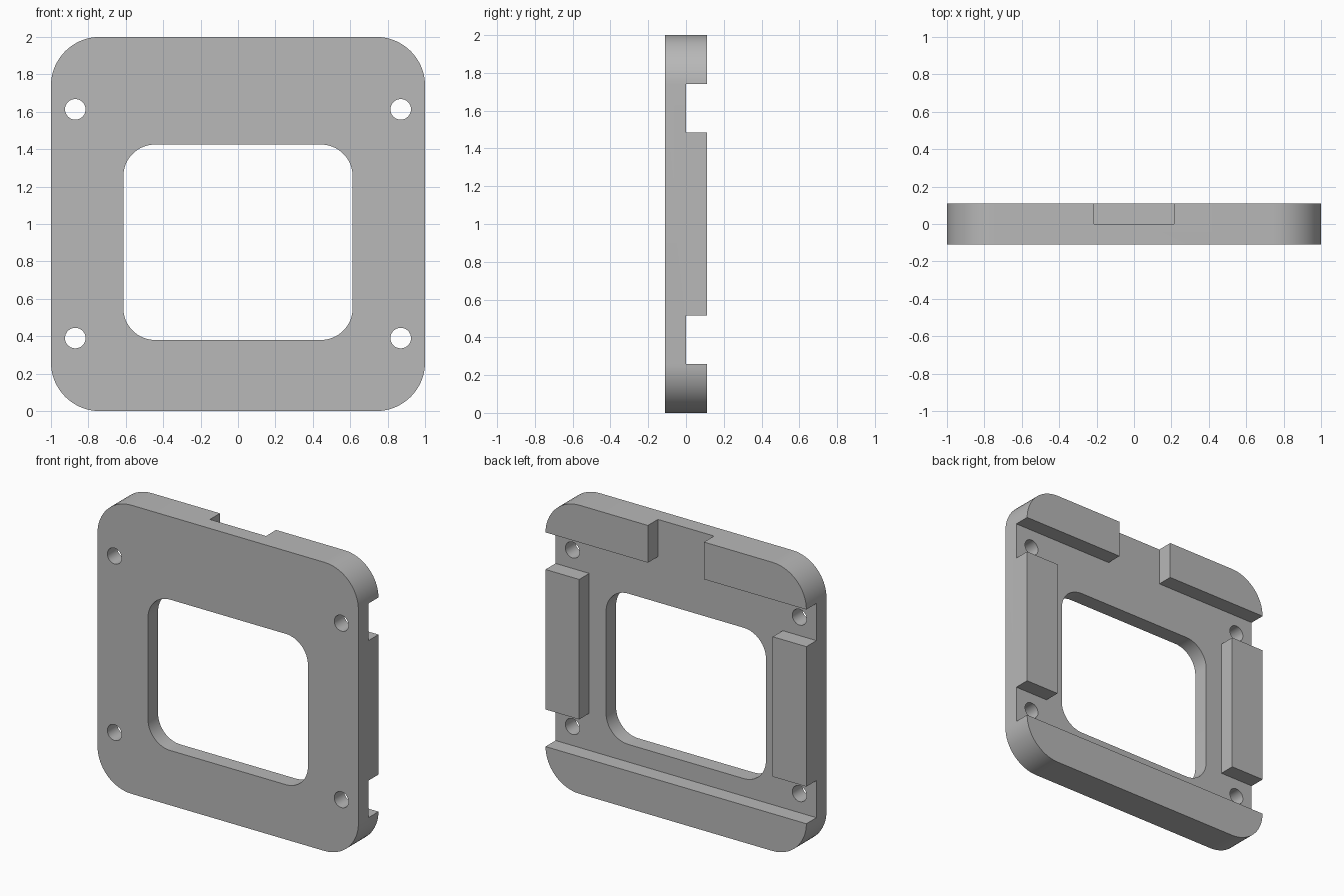
import bpy
import bmesh
import math

cube = bpy.data.objects.get("Cube")
if cube:
    bpy.data.objects.remove(cube, do_unlink=True)

grey = bpy.data.materials.new("plain grey")
grey.use_nodes = True
COLOUR = (0.48, 0.48, 0.48, 1)
grey.diffuse_color = COLOUR
grey.node_tree.nodes["Principled BSDF"].inputs["Base Color"].default_value = COLOUR


def extrude(name, outline, y0, y1):
    """Solid from an x-z outline, extruded from y0 to y1."""
    bm = bmesh.new()
    face = bm.faces.new([bm.verts.new((x, y0, z)) for x, z in outline])
    grown = bmesh.ops.extrude_face_region(bm, geom=[face])["geom"]
    moved = [v for v in grown if isinstance(v, bmesh.types.BMVert)]
    bmesh.ops.translate(bm, verts=moved, vec=(0, y1 - y0, 0))
    bmesh.ops.recalc_face_normals(bm, faces=bm.faces)
    mesh = bpy.data.meshes.new(name)
    bm.to_mesh(mesh)
    bm.free()
    mesh.materials.append(grey)
    obj = bpy.data.objects.new(name, mesh)
    bpy.context.collection.objects.link(obj)
    return obj


def rounded(half_x, z0, z1, r, steps=16):
    """Rounded rectangle outline, counter-clockwise."""
    x = half_x - r
    centres = [(x, z1 - r), (-x, z1 - r), (-x, z0 + r), (x, z0 + r)]
    points = []
    for corner, (cx, cz) in enumerate(centres):
        for i in range(steps + 1):
            a = math.pi / 2 * (corner + i / steps)
            points.append((cx + r * math.cos(a), cz + r * math.sin(a)))
    return points


def circle(cx, cz, r, sides=32):
    angles = [math.tau * i / sides for i in range(sides)]
    return [(cx + r * math.cos(a), cz + r * math.sin(a)) for a in angles]


# Main plate
frame = extrude("mounting_frame", rounded(1, 0, 2, 0.26), -0.11, 0.11)

# Back recess: side channels and top notch, mirrored across x
half = [(1.2, 0.258), (1.2, 0.515), (0.742, 0.515), (0.742, 1.485),
        (1.2, 1.485), (1.2, 1.742), (0.215, 1.742), (0.215, 2.2)]
recess = half + [(-x, z) for x, z in reversed(half)]
cutters = [extrude("recess_cutter", recess, 0, 0.3)]

# Central window and four screw holes
cutters.append(extrude("window_cutter", rounded(0.613, 0.38, 1.425, 0.17), -0.3, 0.3))
for x in (-0.87, 0.87):
    for z in (0.39, 1.613):
        cutters.append(extrude("screw_hole_cutter", circle(x, z, 0.055), -0.3, 0.3))

bpy.ops.object.select_all(action='DESELECT')
frame.select_set(True)
bpy.context.view_layer.objects.active = frame
for cutter in cutters:
    cutter.hide_render = True
    cut = frame.modifiers.new("cut", 'BOOLEAN')
    cut.operation = 'DIFFERENCE'
    cut.solver = 'EXACT'
    cut.object = cutter
    bpy.ops.object.modifier_apply(modifier=cut.name)
    bpy.data.objects.remove(cutter, do_unlink=True)

bpy.ops.object.shade_smooth_by_angle(angle=math.radians(30))
